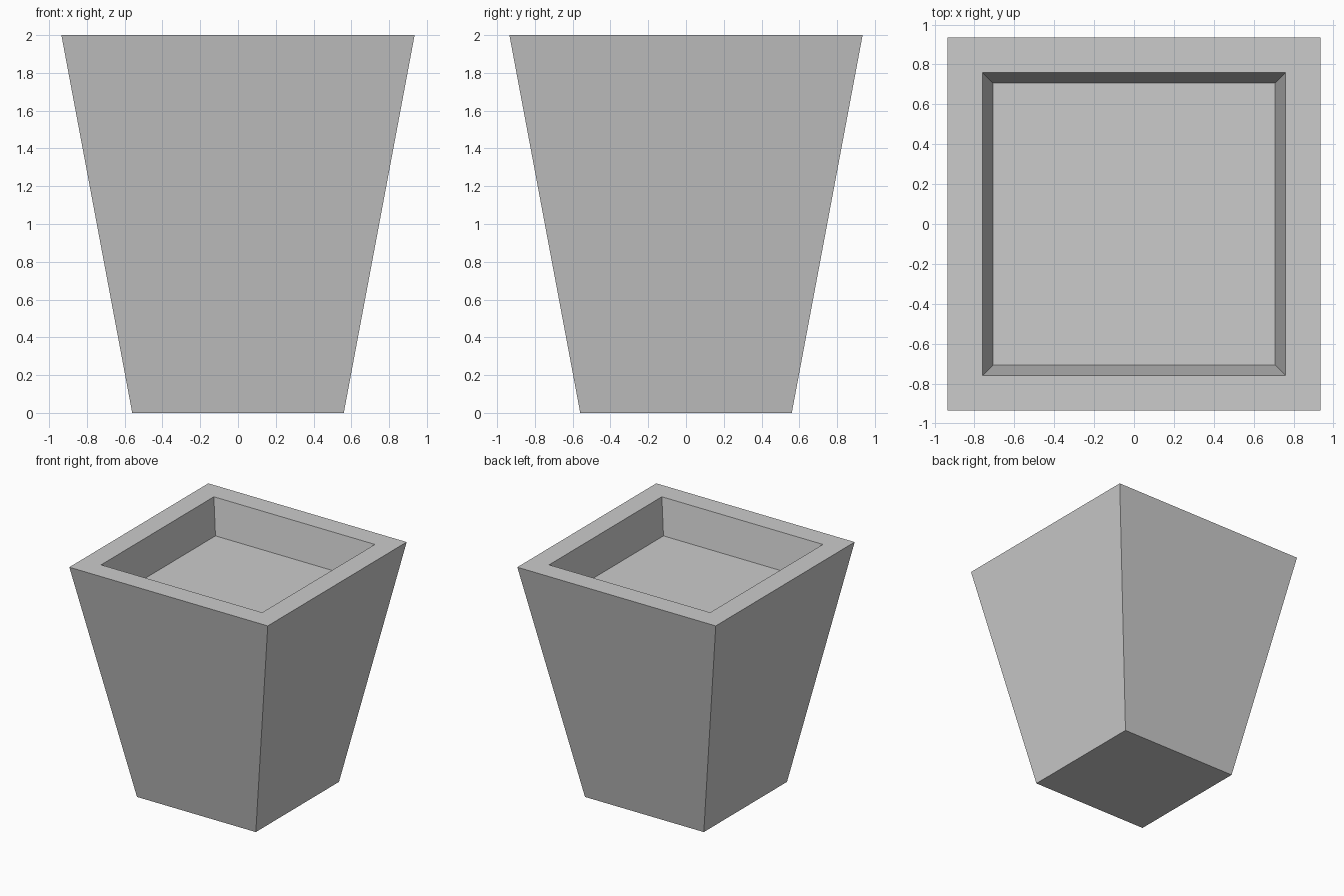
import bpy, bmesh

if "Cube" in bpy.data.objects:
    bpy.data.objects.remove(bpy.data.objects["Cube"])

# Square rings (half width, height) from the base up, over the rim and down to the soil
RINGS = [(0.56, 0.0), (0.935, 2.0), (0.759, 2.0), (0.708, 1.70)]

bm = bmesh.new()
loops = [[bm.verts.new((sx * h, sy * h, z))
          for sx, sy in ((-1, -1), (1, -1), (1, 1), (-1, 1))]
         for h, z in RINGS]

# Outer walls, rim and inner walls
for low, high in zip(loops, loops[1:]):
    for i in range(4):
        j = (i + 1) % 4
        bm.faces.new((low[i], low[j], high[j], high[i]))

# Underside and recessed floor
bm.faces.new(loops[0][::-1])
bm.faces.new(loops[-1])
bmesh.ops.recalc_face_normals(bm, faces=bm.faces)

mesh = bpy.data.meshes.new("tapered_planter")
bm.to_mesh(mesh)
bm.free()
bpy.context.collection.objects.link(bpy.data.objects.new("tapered_planter", mesh))
